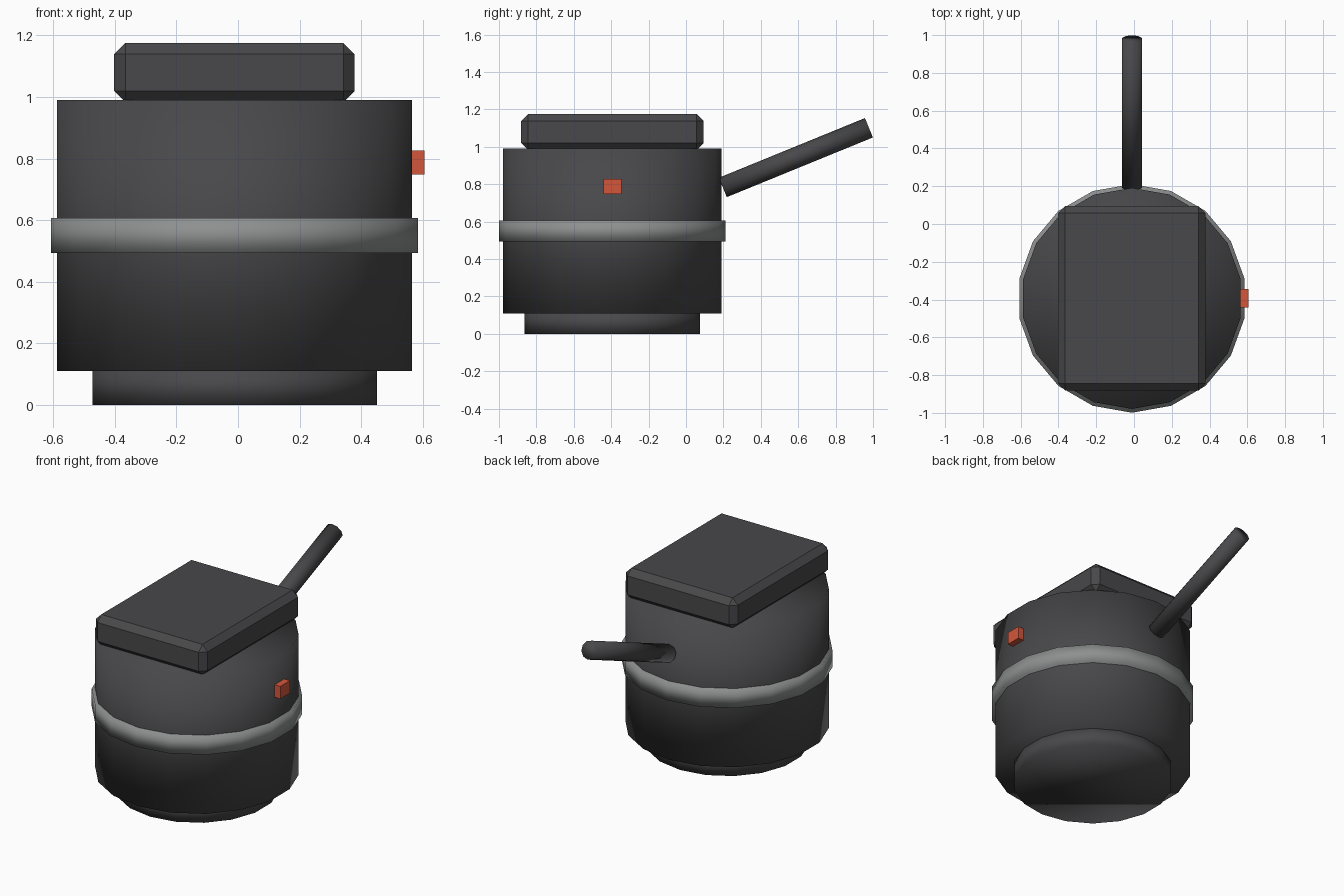
import bpy, bmesh, math
from mathutils import Matrix, Vector

if "Cube" in bpy.data.objects:
    bpy.data.objects.remove(bpy.data.objects["Cube"])

CX, CY = -0.011, -0.394  # axis of the pot


def material(name, rgb):
    m = bpy.data.materials.new(name)
    m.diffuse_color = (*rgb, 1)
    m.use_nodes = True
    m.node_tree.nodes["Principled BSDF"].inputs["Base Color"].default_value = m.diffuse_color
    return m


DARK = material("dark grey", (0.065, 0.065, 0.069))
STEEL = material("light grey", (0.27, 0.28, 0.28))
RED = material("orange red", (0.65, 0.095, 0.045))


def finish(name, bm, mat, smooth):
    bmesh.ops.recalc_face_normals(bm, faces=bm.faces)
    for f in bm.faces:
        f.smooth = smooth
    me = bpy.data.meshes.new(name)
    bm.to_mesh(me)
    bm.free()
    me.materials.append(mat)
    ob = bpy.data.objects.new(name, me)
    bpy.context.collection.objects.link(ob)
    return ob


def cylinder(name, start, end, radius, sides, mat):
    """Capped cylinder between two points, softly shaded."""
    start, end = Vector(start), Vector(end)
    axis = end - start
    # tilt about x only, so a corner always points along local y
    tilt = math.atan2(-axis.y, axis.z)
    mtx = Matrix.Translation((start + end) / 2) @ Matrix.Rotation(tilt, 4, 'X')
    bm = bmesh.new()
    bmesh.ops.create_cone(bm, cap_ends=True, segments=sides, radius1=radius,
                          radius2=radius, depth=axis.length, matrix=mtx)
    return finish(name, bm, mat, True)


def box(name, lo, hi, mat, bevel=0):
    """Box between two corners, with optional flat chamfer."""
    lo, hi = Vector(lo), Vector(hi)
    bm = bmesh.new()
    bmesh.ops.create_cube(bm, size=1, matrix=Matrix.Translation((lo + hi) / 2)
                          @ Matrix.Diagonal((*(hi - lo), 1)))
    if bevel:
        bmesh.ops.bevel(bm, geom=bm.edges[:], offset=bevel, segments=1,
                        profile=0.5, affect='EDGES')
    return finish(name, bm, mat, False)


# Stacked round parts: base, body, band
for name, r, z0, z1, mat in (("base", 0.469, 0.0, 0.12, DARK),
                             ("body", 0.585, 0.11, 0.99, DARK),
                             ("band", 0.605, 0.493, 0.607, STEEL)):
    cylinder(name, (CX, CY, z0), (CX, CY, z1), r, 18, mat)

# Slanted handle at the back
cylinder("handle", (CX, 0.197, 0.783), (CX, 0.978, 1.102), 0.056, 10, DARK)

# Chamfered lid, slightly sunk into the body
box("lid", (-0.402, -0.881, 0.983), (0.379, 0.094, 1.176), DARK, 0.037)

# Small button on the right side
box("button", (0.53, -0.442, 0.748), (0.605, -0.345, 0.827), RED)
